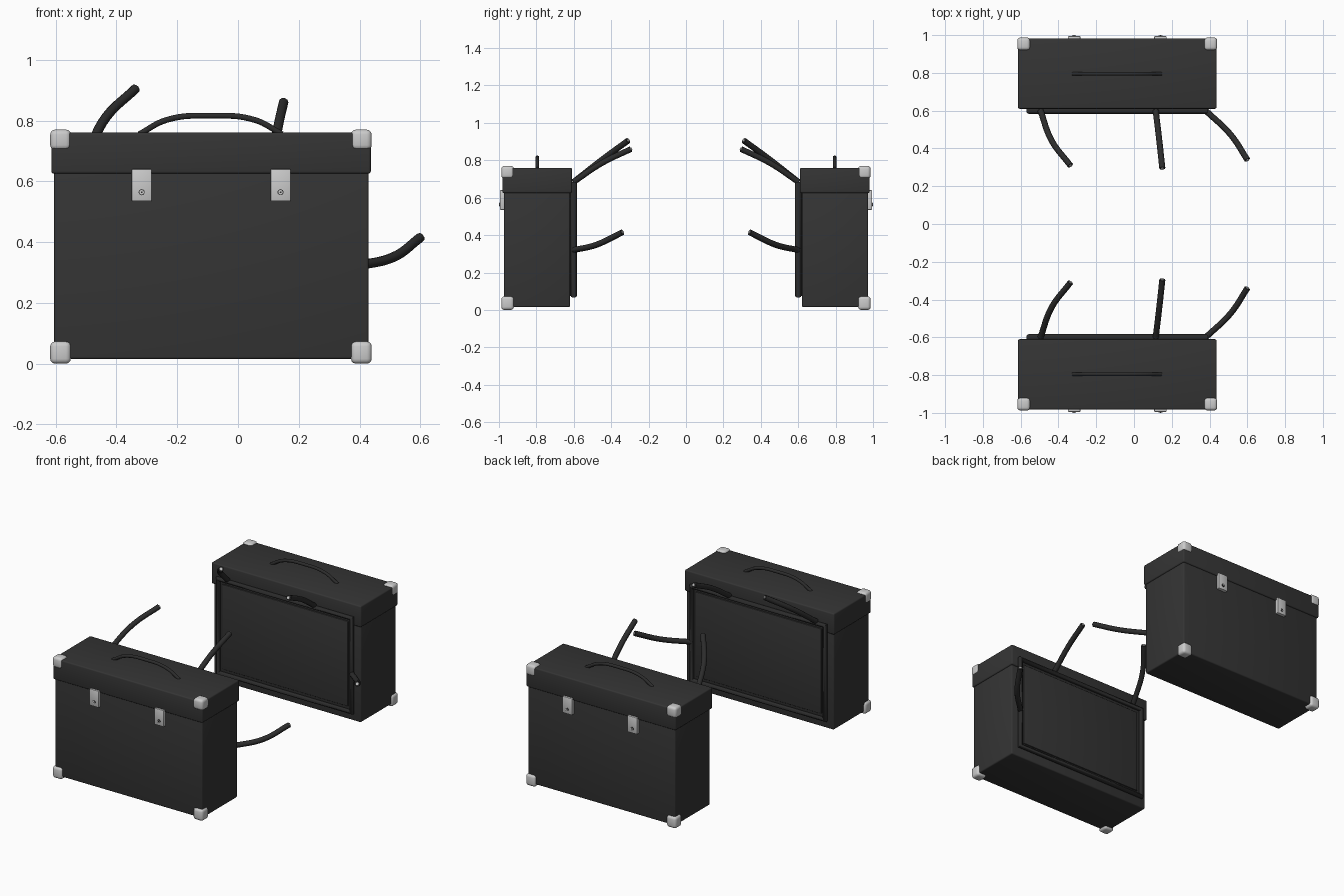
import bpy, bmesh, math
from mathutils import Matrix, Vector

if "Cube" in bpy.data.objects:
    bpy.data.objects.remove(bpy.data.objects["Cube"])


def material(name, grey):
    m = bpy.data.materials.new(name)
    m.use_nodes = True
    colour = (grey, grey, grey, 1)
    m.diffuse_color = colour
    m.node_tree.nodes["Principled BSDF"].inputs["Base Color"].default_value = colour
    return m


LEATHER = material("charcoal leather", 0.035)
RUBBER = material("black rubber", 0.025)
METAL = material("pale metal", 0.6)


def finish(obj, mat):
    obj.data.materials.append(mat)
    bpy.ops.object.select_all(action='DESELECT')
    obj.select_set(True)
    bpy.context.view_layer.objects.active = obj
    if obj.type == 'CURVE':
        bpy.ops.object.convert(target='MESH')
    bpy.ops.object.shade_smooth_by_angle(angle=math.radians(40))


def box(name, x, y, z, mat, bevel=0.0, segments=3):
    """Rounded box spanning the given ranges."""
    bm = bmesh.new()
    bmesh.ops.create_cube(bm, size=1)
    spans = (x, y, z)
    bmesh.ops.scale(bm, verts=bm.verts, vec=[abs(b - a) for a, b in spans])
    bmesh.ops.translate(bm, verts=bm.verts, vec=[(a + b) / 2 for a, b in spans])
    if bevel:
        bmesh.ops.bevel(bm, geom=bm.edges[:], offset=bevel, segments=segments,
                        profile=0.5, affect='EDGES')
    mesh = bpy.data.meshes.new(name)
    bm.to_mesh(mesh)
    bm.free()
    obj = bpy.data.objects.new(name, mesh)
    bpy.context.collection.objects.link(obj)
    finish(obj, mat)


def disc(name, centre, direction, radius, depth, mat):
    """Short cylinder pointing along a direction."""
    bm = bmesh.new()
    turn = Vector(direction).to_track_quat('Z', 'Y').to_matrix().to_4x4()
    bmesh.ops.create_cone(bm, cap_ends=True, segments=16, radius1=radius,
                          radius2=radius, depth=depth,
                          matrix=Matrix.Translation(centre) @ turn)
    mesh = bpy.data.meshes.new(name)
    bm.to_mesh(mesh)
    bm.free()
    obj = bpy.data.objects.new(name, mesh)
    bpy.context.collection.objects.link(obj)
    finish(obj, mat)


def tube(name, points, radius, mat, cyclic=False, smooth=True):
    """Round tube along a path."""
    curve = bpy.data.curves.new(name, 'CURVE')
    curve.dimensions = '3D'
    curve.bevel_depth = radius
    curve.bevel_resolution = 3
    curve.resolution_u = 8
    curve.use_fill_caps = True
    if smooth:
        spline = curve.splines.new('BEZIER')
        spline.bezier_points.add(len(points) - 1)
        for bp, p in zip(spline.bezier_points, points):
            bp.co = p
            bp.handle_left_type = bp.handle_right_type = 'AUTO'
    else:
        spline = curve.splines.new('POLY')
        spline.points.add(len(points) - 1)
        for sp, p in zip(spline.points, points):
            sp.co = (*p, 1)
    spline.use_cyclic_u = cyclic
    obj = bpy.data.objects.new(name, curve)
    bpy.context.collection.objects.link(obj)
    finish(obj, mat)


# Loose cables leaving the inner face: path points with y as seen on the front case
CABLES = {
    "left_side_cable": [(0.38, -0.60, 0.32), (0.51, -0.475, 0.35), (0.60, -0.34, 0.415)],
    "middle_cable": [(0.115, -0.60, 0.685), (0.133, -0.45, 0.785), (0.15, -0.295, 0.86)],
    "right_side_cable": [(-0.495, -0.60, 0.685), (-0.435, -0.44, 0.81), (-0.337, -0.31, 0.905)],
}

# Two cases facing away from each other, mirrored across y = 0
for case, s in (("front", 1), ("back", -1)):
    def ys(a, b):
        return (a * s, b * s)

    # Body and overhanging lid
    box(f"{case}_case_body", (-0.605, 0.43), ys(-0.974, -0.62), (0.015, 0.66), LEATHER, 0.008)
    box(f"{case}_case_lid", (-0.614, 0.437), ys(-0.982, -0.61), (0.625, 0.76), LEATHER, 0.008)

    # Inner face: backing plate, rounded frame and raised panel
    box(f"{case}_backing_plate", (-0.56, 0.38), ys(-0.63, -0.607), (0.075, 0.675), RUBBER)
    frame = [(x, -0.6 * s, z) for x, z in
             ((-0.558, 0.077), (0.38, 0.077), (0.38, 0.673), (-0.558, 0.673))]
    tube(f"{case}_panel_frame", frame, 0.017, RUBBER, cyclic=True, smooth=False)
    box(f"{case}_panel", (-0.53, 0.352), ys(-0.62, -0.6), (0.105, 0.645), LEATHER, 0.004)

    # Metal corner guards on the outer face
    for side, x in (("right", (-0.618, -0.55)), ("left", (0.372, 0.44))):
        for level, z in (("lower", (0.0, 0.073)), ("upper", (0.703, 0.77))):
            box(f"{case}_{level}_{side}_corner", x, ys(-0.987, -0.92), z, METAL, 0.016)

    # Latches with key locks
    for side, x in (("right", -0.317), ("left", 0.14)):
        box(f"{case}_{side}_latch", (x - 0.033, x + 0.033), ys(-0.994, -0.97),
            (0.535, 0.64), METAL, 0.003, 2)
        for part, radius, depth, mat in (("lock_ring", 0.010, 0.006, RUBBER),
                                         ("lock_face", 0.0075, 0.009, METAL),
                                         ("keyhole", 0.003, 0.011, RUBBER)):
            disc(f"{case}_{side}_{part}", (x, -0.9945 * s, 0.564), (0, s, 0),
                 radius, depth, mat)

    # Carrying handle
    handle = [(x, -0.795 * s, z) for x, z in
              ((-0.325, 0.755), (-0.235, 0.802), (-0.09, 0.816), (0.055, 0.802), (0.145, 0.755))]
    tube(f"{case}_handle", handle, 0.010, RUBBER)

    # Cables with bare metal cores at the ends
    for name, path in CABLES.items():
        pts = [Vector((x, y * s, z)) for x, y, z in path]
        tube(f"{case}_{name}", pts, 0.016, RUBBER)
        along = (pts[-1] - pts[-2]).normalized()
        disc(f"{case}_{name}_core", pts[-1] + along * 0.001, along, 0.008, 0.008, METAL)
